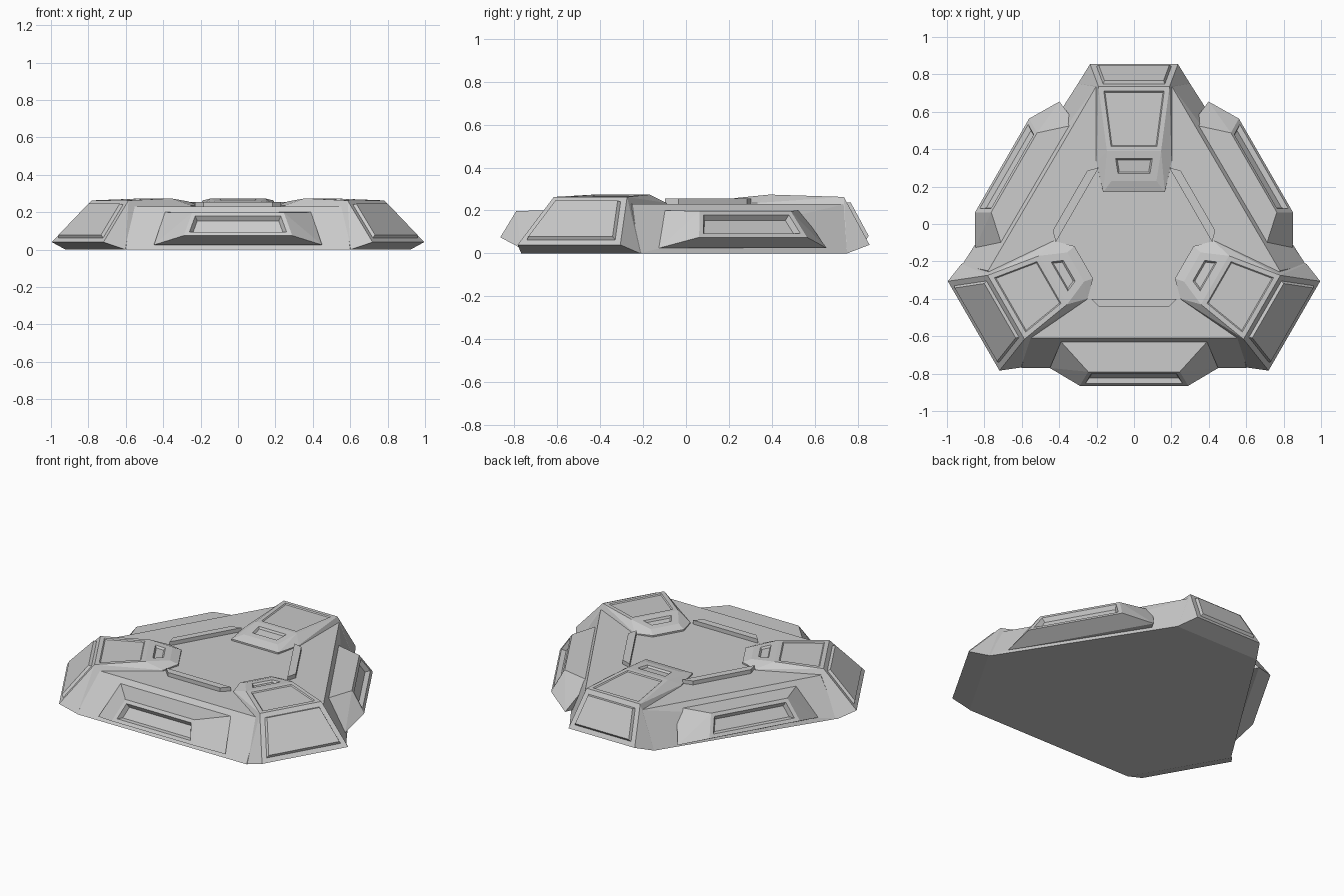
import bpy, bmesh, math
from mathutils import Vector, Matrix

cube = bpy.data.objects.get("Cube")
if cube:
    bpy.data.objects.remove(cube, do_unlink=True)

GREY = (0.6, 0.6, 0.6, 1)
mat = bpy.data.materials.new("stone_grey")
mat.use_nodes = True
mat.diffuse_color = GREY
mat.node_tree.nodes["Principled BSDF"].inputs["Base Color"].default_value = GREY

HUB = Vector((0, -0.05, 0))


def hull(points):
    """Convex block around mirrored points (x, y, z)."""
    bm = bmesh.new()
    for x, y, z in points:
        for s in (-1, 1):
            bm.verts.new((s * x, y, z))
    bmesh.ops.remove_doubles(bm, verts=bm.verts, dist=0.0001)
    out = bmesh.ops.convex_hull(bm, input=bm.verts)
    junk = {g for g in out["geom_interior"] + out["geom_unused"] if isinstance(g, bmesh.types.BMVert)}
    bmesh.ops.delete(bm, geom=list(junk), context="VERTS")
    bmesh.ops.dissolve_limit(bm, angle_limit=math.radians(1), verts=bm.verts, edges=bm.edges)
    bmesh.ops.recalc_face_normals(bm, faces=bm.faces)
    return bm


def panel(bm, near, *steps):
    """Inset the face nearest a point in (thickness, depth) steps."""
    face = min(bm.faces, key=lambda f: (f.calc_center_median() - Vector(near)).length)
    for thickness, depth in steps:
        bmesh.ops.inset_region(bm, faces=[face], thickness=thickness, depth=depth,
                               use_even_offset=True)


def finish(bm, name, angle=0, offset=(0, 0, 0)):
    """Turn the part about the hub and add it to the scene."""
    bm.transform(Matrix.Translation(offset) @ Matrix.Rotation(math.radians(angle), 4, "Z"))
    mesh = bpy.data.meshes.new(name)
    bm.to_mesh(mesh)
    bm.free()
    mesh.materials.append(mat)
    bpy.context.collection.objects.link(bpy.data.objects.new(name, mesh))


# Sloped six-sided platform
finish(hull([(0.6, -0.77, 0), (0.92, -0.22, 0), (0.3, 0.75, 0),
             (0.57, -0.61, 0.23), (0.78, -0.25, 0.23), (0.2, 0.74, 0.23)]), "platform")


def leg(name, angle, inner, shoulder, slope, crest, top, toe, heel):
    """Buttress pointing outward; each argument is (half width, distance)."""
    bm = hull([(*inner, 0.1), (*inner, 0.24), (*shoulder, 0.1), (*shoulder, 0.235),
               (*slope, 0.258), (*crest, 0.274), (*top, 0.263), (*toe, 0.04), (*heel, 0)])
    panel(bm, (0, (crest[1] + top[1]) / 2, 0.268), (0.025, 0), (0.006, -0.006))
    panel(bm, (0, (slope[1] + crest[1]) / 2, 0.266), (0.04, 0), (0.008, -0.012))
    panel(bm, (0, (top[1] + toe[1]) / 2, 0.15), (0.03, 0), (0.008, 0.016))
    finish(bm, name, angle, HUB)


leg("back_leg", 0, (0.165, 0.22), (0.2, 0.38), (0.12, 0.28), (0.145, 0.44),
    (0.19, 0.785), (0.235, 0.905), (0.3, 0.8))
for name, angle in (("right_leg", 120), ("left_leg", -120)):
    leg(name, angle, (0.1, 0.31), (0.178, 0.39), (0.09, 0.36), (0.15, 0.5),
        (0.197, 0.79), (0.276, 0.99), (0.32, 0.88))

# Pods with recessed slots and low inner curbs on the three sides
for side, angle, shift in (("front", 0, 0), ("left", 120, -0.045), ("right", -120, -0.045)):
    pod = hull([(0.45, -0.72, 0.025), (0.39, -0.58, 0.2), (0.245, -0.74, 0.198),
                (0.29, -0.815, 0.075), (0.3, -0.5, 0.03), (0.3, -0.5, 0.2)])
    panel(pod, (0, -0.78, 0.135), (0.022, 0), (0.015, -0.025))
    finish(pod, side + "_pod", angle, HUB + Vector((0, shift, 0)))

    curb = hull([(0.23, -0.35, 0.2), (0.23, -0.35, 0.255),
                 (0.185, -0.395, 0.2), (0.185, -0.395, 0.255)])
    finish(curb, side + "_curb", angle, HUB + Vector((0, shift / 2, 0)))
